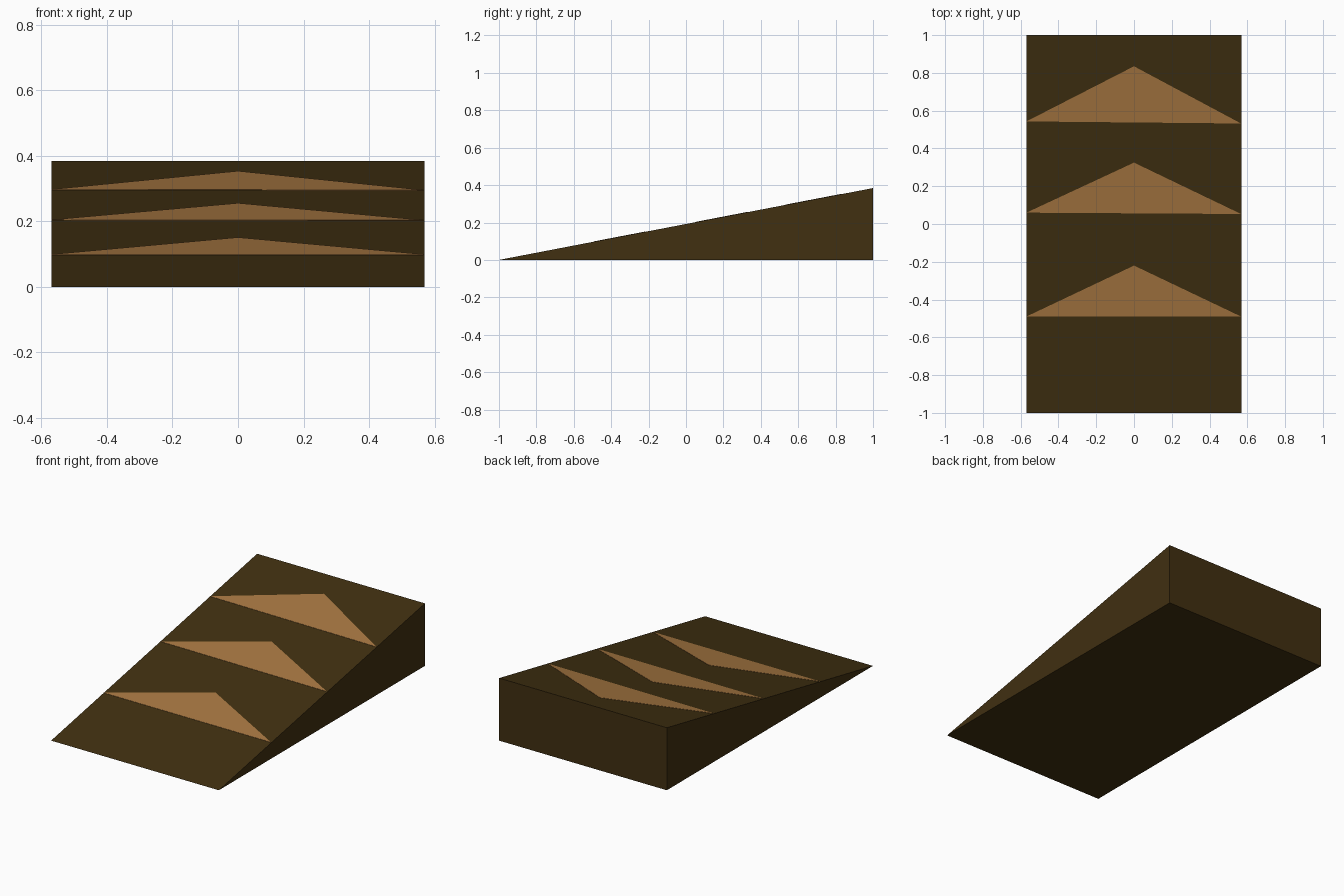
import bpy

HALF_W, HALF_L, HEIGHT = 0.57, 1.0, 0.384

if "Cube" in bpy.data.objects:
    bpy.data.objects.remove(bpy.data.objects["Cube"], do_unlink=True)


def material(name, rgb):
    mat = bpy.data.materials.new(name)
    mat.use_nodes = True
    colour = (*rgb, 1.0)
    mat.diffuse_color = colour
    bsdf = next(n for n in mat.node_tree.nodes if n.type == "BSDF_PRINCIPLED")
    bsdf.inputs["Base Color"].default_value = colour
    bsdf.inputs["Roughness"].default_value = 0.8
    return mat


def slope(y):
    return HEIGHT * (y + HALF_L) / (2 * HALF_L)


def prism(name, bottom, top, mat):
    """Closed solid between two matching counter-clockwise outlines."""
    n = len(bottom)
    faces = [tuple(reversed(range(n))), tuple(range(n, 2 * n))]
    faces += [(i, (i + 1) % n, n + (i + 1) % n, n + i) for i in range(n)]
    mesh = bpy.data.meshes.new(name)
    mesh.from_pydata(bottom + top, [], faces)
    mesh.materials.append(mat)
    obj = bpy.data.objects.new(name, mesh)
    bpy.context.collection.objects.link(obj)
    return obj


dark_brown = material("dark brown", (0.052, 0.029, 0.0055))
tan = material("tan", (0.385, 0.185, 0.053))

# Ramp body: triangular side profile extruded across the width
profile = [(-HALF_L, 0), (HALF_L, 0), (HALF_L, HEIGHT)]
prism("ramp_body",
      [(HALF_W, y, z) for y, z in profile],
      [(-HALF_W, y, z) for y, z in profile], dark_brown).data.flip_normals()

# Arrow markings: thin plates on the slope (left base, right base, tip)
arrows = {"lower": (-0.49, -0.49, -0.22),
          "middle": (0.06, 0.053, 0.325),
          "upper": (0.543, 0.532, 0.835)}
for label, (y_left, y_right, y_tip) in arrows.items():
    outline = [(-HALF_W, y_left), (HALF_W - 0.003, y_right), (0, y_tip)]
    prism(label + "_arrow",
          [(x, y, slope(y) - 0.001) for x, y in outline],
          [(x, y, slope(y) + 0.0015) for x, y in outline], tan)
